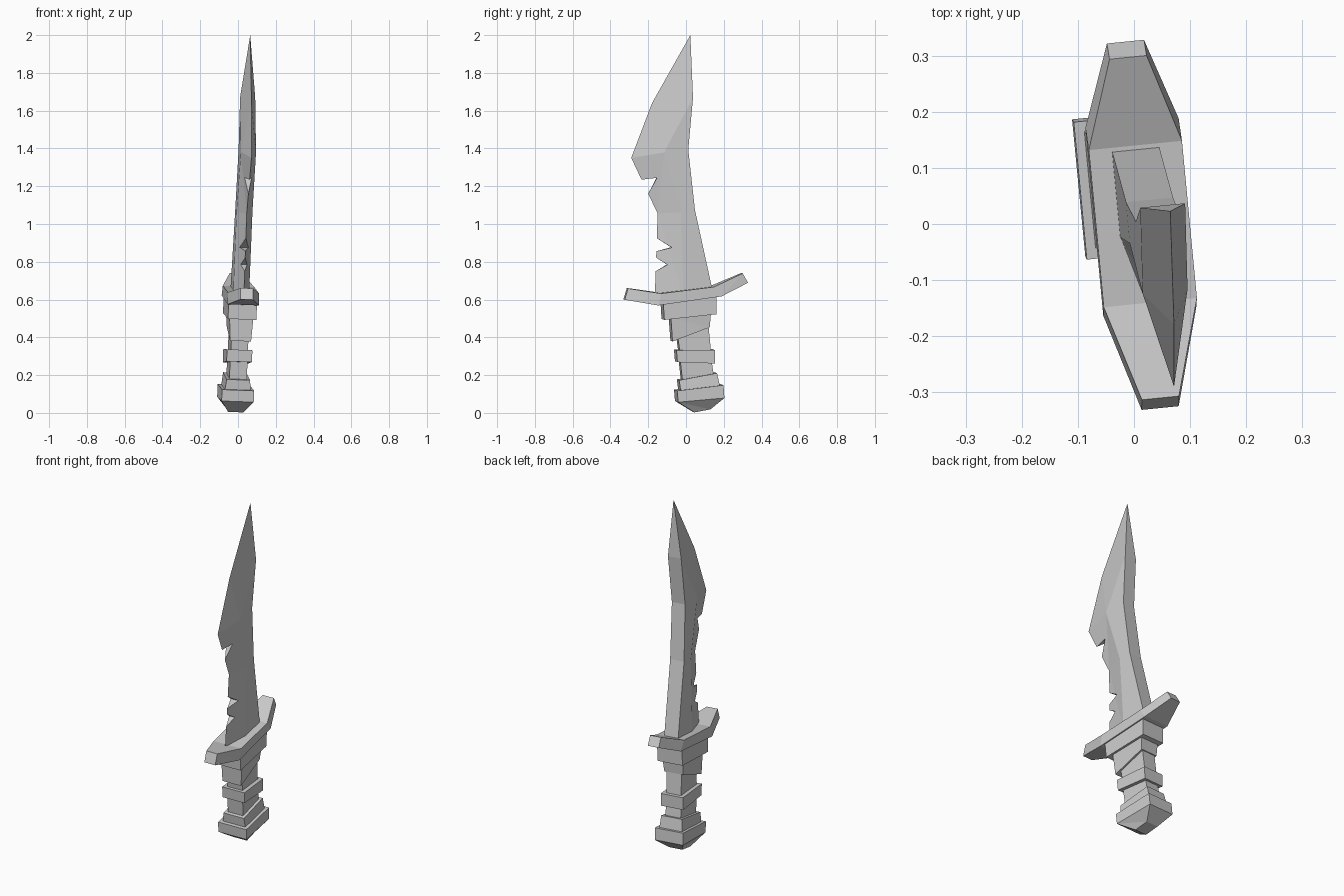
import bpy, bmesh
from mathutils import Matrix

if "Cube" in bpy.data.objects:
    bpy.data.objects.remove(bpy.data.objects["Cube"])

# Slight yaw and lean shared by the whole dagger
LEAN = Matrix(((1, -0.1, 0.038, -0.009),
               (0.1, 1, 0, 0),
               (-0.038, 0, 1, 0),
               (0, 0, 0, 1)))


def loft(name, rings):
    """Skin a list of equal-length point rings and cap both ends."""
    bm = bmesh.new()
    rows = [[bm.verts.new(p) for p in r] for r in rings]
    n = len(rows[0])
    for a, b in zip(rows, rows[1:]):
        for i in range(n):
            j = (i + 1) % n
            bm.faces.new((a[i], a[j], b[j], b[i]))
    bm.faces.new(rows[0])
    bm.faces.new(rows[-1])
    bmesh.ops.remove_doubles(bm, verts=bm.verts, dist=0.0005)
    bmesh.ops.triangulate(bm, faces=[f for f in bm.faces if len(f.verts) == 4])
    bmesh.ops.recalc_face_normals(bm, faces=bm.faces)
    bm.transform(LEAN)
    bmesh.ops.dissolve_limit(bm, angle_limit=0.01, verts=bm.verts, edges=bm.edges)
    me = bpy.data.meshes.new(name)
    bm.to_mesh(me)
    bm.free()
    ob = bpy.data.objects.new(name, me)
    bpy.context.collection.objects.link(ob)
    return ob


def slab(name, sections):
    """Loft rectangles; each section is (y, z, y, z, half width)."""
    return loft(name, [[(-w, ya, za), (w, ya, za), (w, yb, zb), (-w, yb, zb)]
                       for ya, za, yb, zb, w in sections])


# Handle, from the pommel up to the collar
slab("pommel", [(0.04, 0.004, 0.125, 0.02, 0.04),
                (-0.05, 0.06, 0.195, 0.082, 0.085),
                (-0.055, 0.12, 0.19, 0.15, 0.085)])
slab("pommel_ring", [(-0.035, 0.12, 0.172, 0.148, 0.068),
                     (-0.042, 0.175, 0.158, 0.213, 0.062)])
slab("lower_grip", [(-0.022, 0.165, 0.142, 0.205, 0.046),
                    (-0.035, 0.28, 0.132, 0.27, 0.046)])
slab("grip_ring", [(-0.052, 0.271, 0.147, 0.264, 0.067),
                   (-0.057, 0.334, 0.147, 0.335, 0.067)])
slab("upper_grip", [(-0.037, 0.325, 0.128, 0.325, 0.045),
                    (-0.047, 0.40, 0.115, 0.46, 0.045)])
slab("grip_block", [(-0.077, 0.38, 0.12, 0.455, 0.056),
                    (-0.086, 0.51, 0.127, 0.54, 0.063)])
slab("collar", [(-0.122, 0.495, 0.153, 0.525, 0.075),
                (-0.128, 0.59, 0.155, 0.63, 0.075)])

# Bent crossguard, narrow at both ends
slab("crossguard", [(-0.31, 0.66, -0.328, 0.60, 0.033),
                    (-0.14, 0.635, -0.155, 0.572, 0.083),
                    (0.14, 0.67, 0.18, 0.62, 0.083),
                    (0.297, 0.74, 0.325, 0.69, 0.033)])

# Blade: flat back, ridge and sharp edge at each station (y, z), half width
stations = [((0.143, 0.62), (-0.018, 0.62), (-0.165, 0.62), 0.042),
            ((0.043, 1.077), (-0.03, 1.065), (-0.15, 1.055), 0.042),
            ((0.008, 1.395), (-0.12, 1.38), (-0.29, 1.35), 0.04),
            ((0.033, 1.67), (0.033, 1.67), (-0.18, 1.64), 0.04),
            ((0.023, 2.0), (0.023, 2.0), (0.023, 2.0), 0)]
blade = loft("blade", [[(-w, *b), (w, *b), (w, *r), (0, *e), (-w, *r)]
                       for b, r, e, w in stations])

# Notches in the cutting edge: inner apex, then upper and lower mouth points
notches = [((-0.155, 1.245), (-0.235, 1.235), (-0.20, 1.16)),
           ((-0.077, 0.876), (-0.155, 0.925), (-0.16, 0.855)),
           ((-0.10, 0.785), (-0.155, 0.82), (-0.16, 0.75))]
bpy.context.view_layer.objects.active = blade
for apex, up, low in notches:
    tri = [apex] + [tuple(a + 1.5 * (m - a) for a, m in zip(apex, p)) for p in (up, low)]
    cutter = loft("notch_cutter", [[(x, *p) for p in tri] for x in (-0.15, 0.15)])
    cutter.hide_render = True
    mod = blade.modifiers.new("notch", 'BOOLEAN')
    mod.operation = 'DIFFERENCE'
    mod.solver = 'EXACT'
    mod.object = cutter
    bpy.ops.object.modifier_apply(modifier=mod.name)
    bpy.data.objects.remove(cutter)
